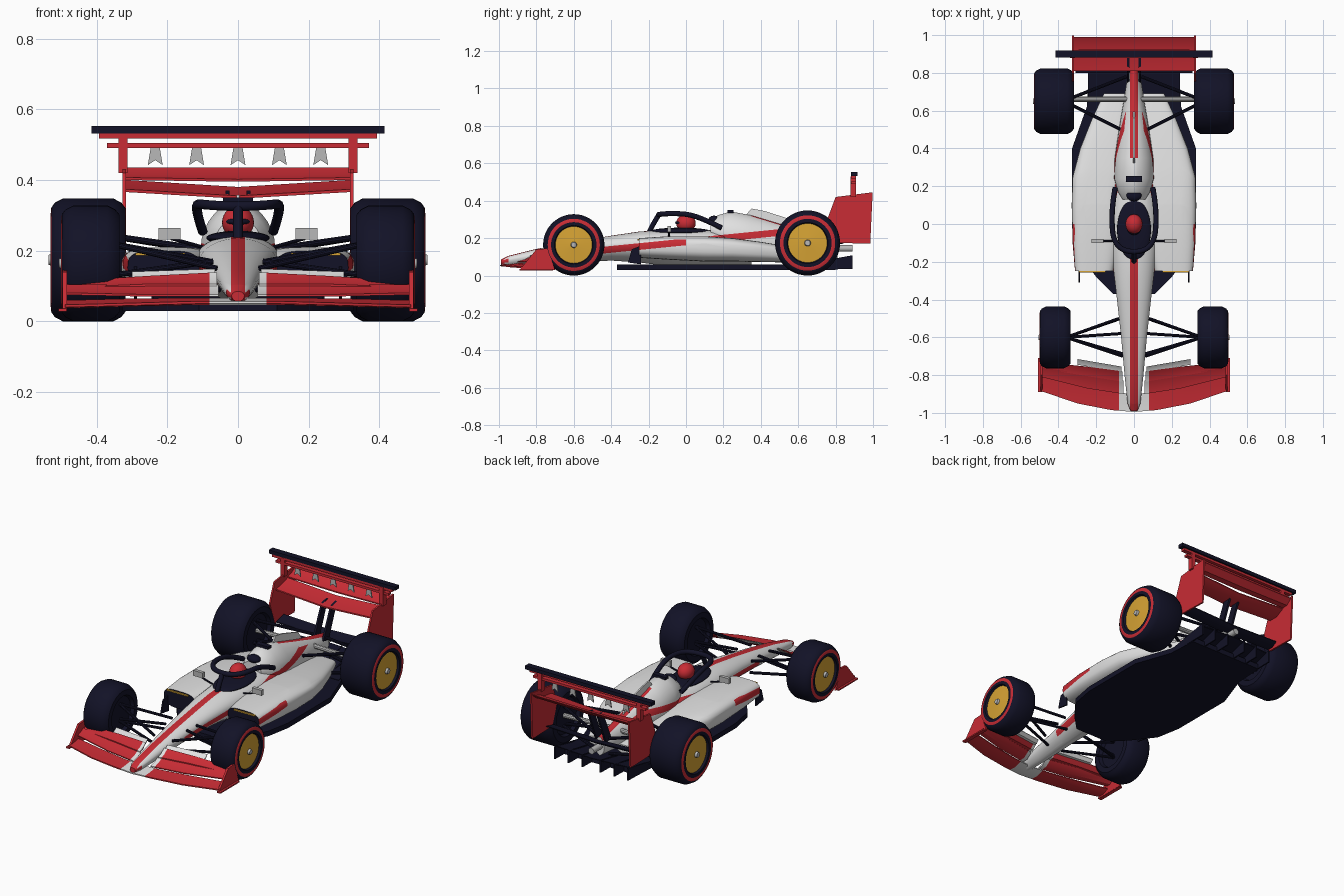
import bpy, bmesh, math
from mathutils import Vector

if "Cube" in bpy.data.objects:
    bpy.data.objects.remove(bpy.data.objects["Cube"])

PALETTE = {"white": (.75, .75, .75), "red": (.58, .025, .035), "navy": (.006, .006, .02),
           "gold": (.68, .37, .035), "grey": (.48, .48, .48)}
MATS = {}
for key, rgb in PALETTE.items():
    m = bpy.data.materials.new(key + " paint")
    m.use_nodes = True
    m.diffuse_color = (*rgb, 1)
    m.node_tree.nodes["Principled BSDF"].inputs["Base Color"].default_value = (*rgb, 1)
    MATS[key] = m


def finish(name, bm, colour, angle=35):
    """Turn a bmesh into an object; colour is a name or a rule on faces."""
    bmesh.ops.recalc_face_normals(bm, faces=bm.faces)
    bm.normal_update()
    me = bpy.data.meshes.new(name)
    used = []
    for f in bm.faces:
        c = colour(f) if callable(colour) else colour
        if c not in used:
            used.append(c)
            me.materials.append(MATS[c])
        f.material_index = used.index(c)
    bm.to_mesh(me)
    bm.free()
    ob = bpy.data.objects.new(name, me)
    bpy.context.collection.objects.link(ob)
    bpy.ops.object.select_all(action='DESELECT')
    ob.select_set(True)
    bpy.context.view_layer.objects.active = ob
    bpy.ops.object.shade_smooth_by_angle(angle=math.radians(angle))
    return ob


def add_loft(bm, rings):
    vs = [[bm.verts.new(p) for p in r] for r in rings]
    n = len(vs[0])
    for a, b in zip(vs, vs[1:]):
        for i in range(n):
            bm.faces.new((a[i], a[(i + 1) % n], b[(i + 1) % n], b[i]))
    bm.faces.new(vs[0])
    bm.faces.new(vs[-1])


def cut(bm, co, no):
    bmesh.ops.bisect_plane(bm, geom=bm.verts[:] + bm.edges[:] + bm.faces[:],
                           plane_co=co, plane_no=no)


def ring(y, x0, x1, zb, zt, mid=.6, up=1.0, low=1.3, n=32):
    """Rounded cross-section; up and low set how pointed each half is."""
    pts, zm, w, c = [], zb + (zt - zb) * mid, (x1 - x0) / 2, (x0 + x1) / 2
    for i in range(n):
        a = 2 * math.pi * i / n
        ca, sa = math.cos(a), math.sin(a)
        e = up if sa >= 0 else low
        h = (zt - zm) if sa >= 0 else (zm - zb)
        pts.append((c + w * math.copysign(abs(ca) ** e, ca), y,
                    zm + h * math.copysign(abs(sa) ** min(e, 1), sa)))
    return pts


def box(name, lo, hi, colour, both=False):
    bm = bmesh.new()
    for s in ((1, -1) if both else (1,)):
        add_loft(bm, [[(s * x, lo[1], z), (s * x, hi[1], z), (s * x, hi[1], z2), (s * x, lo[1], z2)]
                      for x, z, z2 in ((lo[0], lo[2], hi[2]), (hi[0], lo[2], hi[2]))])
    return finish(name, bm, colour)


def side_plates(name, pts, xs, t, colour):
    """Upright plates from a (y, z) outline at each x in xs."""
    bm = bmesh.new()
    for x in xs:
        add_loft(bm, [[(x + d, y, z) for y, z in pts] for d in (-t / 2, t / 2)])
    return finish(name, bm, colour)


def rods(name, pairs, r, colour, n=10):
    """Straight round bars, mirrored to both sides."""
    bm = bmesh.new()
    for a, b in pairs:
        for s in (1, -1):
            p, q = Vector((a[0] * s, *a[1:])), Vector((b[0] * s, *b[1:]))
            u = (q - p).orthogonal().normalized()
            v = (q - p).normalized().cross(u)
            add_loft(bm, [[o + r * (u * math.cos(k) + v * math.sin(k)) for k in
                           (2 * math.pi * i / n for i in range(n))] for o in (p, q)])
    return finish(name, bm, colour)


def ball(name, co, radii, colour):
    bm = bmesh.new()
    bmesh.ops.create_uvsphere(bm, u_segments=32, v_segments=20, radius=1)
    for v in bm.verts:
        v.co = Vector(co) + Vector([a * b for a, b in zip(v.co, radii)])
    return finish(name, bm, colour, 60)


def wing(name, secs, t, colour, split=None):
    """Thin cambered blade, sections (x, lead y, lead z, trail y, trail z)."""
    bm = bmesh.new()
    groups = [secs]
    if secs[0][0] == 0:
        groups = [[(-x, *r) for x, *r in secs[:0:-1]] + secs]
    else:
        groups.append([(-x, *r) for x, *r in secs])
    for g in groups:
        rings = []
        for x, y0, z0, y1, z1 in g:
            ym, zm = (y0 + y1) / 2, (z0 + z1) / 2 - (z1 - z0) * .2
            rings.append([(x, y0, z0), (x, ym, zm - t / 2), (x, y1, z1), (x, y1, z1 + t / 3),
                          (x, ym, zm + t / 2), (x, y0, z0 + t / 2)])
        add_loft(bm, rings)
    if split:
        for s in (1, -1):
            cut(bm, (s * split, 0, 0), (1, 0, 0))
    return finish(name, bm, colour)


# Body shells, with a centre stripe and a rising side stripe
def band(c):
    return abs(c.z - .18 - .1 * c.y) < .018


def cut_stripes(bm):
    for s in (1, -1):
        cut(bm, (s * .02, 0, 0), (1, 0, 0))
        cut(bm, (0, 0, .18 + s * .018), (0, -.1, 1))


def shell_colour(f):
    c = f.calc_center_median()
    if c.y < -.965 or (abs(c.x) < .02 and f.normal.z > .3 and (c.y < -.15 or c.y > .3)):
        return "red"
    return "red" if band(c) and -.55 < c.y < .55 and abs(f.normal.x) > .5 else "white"


bm = bmesh.new()
add_loft(bm, [ring(y, -w, w, zb, zt) for y, w, zb, zt in (
    (-.99, .018, .055, .085), (-.95, .034, .05, .105), (-.8, .05, .055, .142), (-.6, .068, .07, .18),
    (-.4, .09, .08, .213), (-.25, .108, .07, .235), (-.1, .122, .05, .245), (.05, .125, .05, .245),
    (.2, .115, .05, .24), (.35, .09, .05, .2))])
cut_stripes(bm)
finish("nose_and_chassis", bm, shell_colour)

bm = bmesh.new()
add_loft(bm, [ring(y, -w, w, zb, zt, .45, 1.25) for y, w, zb, zt in (
    (.13, .06, .2, .29), (.17, .085, .15, .322), (.24, .105, .1, .342), (.35, .102, .08, .322),
    (.5, .08, .08, .277), (.65, .055, .08, .235), (.81, .03, .09, .2))])
cut_stripes(bm)
finish("engine_cover", bm, shell_colour)
side_plates("spine_fin", [(.3, .3), (.35, .358), (.42, .345), (.56, .3), (.6, .24)], [0], .008, "white")
ball("air_intake", (0, .15, .298), (.04, .03, .022), "navy")
box("roll_hoop_camera", (-.042, .222, .335), (.042, .253, .35), "navy")
ball("cockpit_opening", (0, -.03, .236), (.09, .16, .02), "navy")

# Sidepods with dark inlets and a gold lip
def pod_colour(f):
    c = f.calc_center_median()
    if f.normal.y < -.9:
        return "navy"
    return "red" if band(c) and c.y < 0 and abs(f.normal.x) > .6 else "white"


bm = bmesh.new()
for s in (1, -1):
    add_loft(bm, [ring(y, s * a, s * b, zb, zt, .55, .6, .7) for y, a, b, zb, zt in (
        (-.25, .11, .312, .095, .2), (-.1, .08, .325, .085, .21), (.1, .06, .33, .075, .21),
        (.25, .05, .325, .075, .2), (.4, .04, .285, .072, .18), (.55, .03, .225, .07, .155),
        (.69, .03, .16, .075, .125))])
cut(bm, (0, 0, .198), (0, -.1, 1))
cut(bm, (0, 0, .162), (0, -.1, 1))
cut(bm, (0, 0, 0), (0, 1, 0))
finish("sidepods", bm, pod_colour)
box("inlet_lips", (.15, -.258, .186), (.29, -.248, .194), "gold", True)
side_plates("turning_vanes", [(-.31, .07), (-.24, .06), (-.24, .16), (-.29, .14)], [-.29, .29], .008, "navy")

# Floor and diffuser
half = [(.11, -.37), (.2, -.28), (.3, -.15), (.328, 0), (.328, .4), (.25, .62), (.24, .8)]
outline = half + [(-x, y) for x, y in reversed(half)]
bm = bmesh.new()
add_loft(bm, [[(x, y, z) for x, y in outline] for z in (.03, .06)])
finish("floor", bm, "navy")
wing("diffuser_roof", [(0, .6, .055, .89, .1), (.24, .6, .055, .87, .1)], .015, "navy")
side_plates("diffuser_strakes", [(.62, .03), (.89, .035), (.89, .108), (.62, .06)],
            [-.24, -.15, -.06, .06, .15, .24], .008, "navy")
wing("beam_wing", [(0, .8, .17, .87, .19), (.31, .8, .18, .87, .2)], .015, "navy")

# Halo, helmet and mirrors
cd = bpy.data.curves.new("halo", 'CURVE')
cd.dimensions, cd.bevel_depth, cd.bevel_resolution = '3D', .014, 3
side = [(.1, .19, .255), (.112, .12, .29), (.118, .02, .328), (.11, -.08, .332), (.07, -.135, .328)]
loop = side + [(0, -.15, .325)] + [(-x, y, z) for x, y, z in reversed(side)]
for pts in (loop, [(0, -.2, .225), (0, -.18, .27), (0, -.145, .325)]):
    sp = cd.splines.new('NURBS')
    sp.points.add(len(pts) - 1)
    for p, co in zip(sp.points, pts):
        p.co = (*co, 1)
    sp.use_endpoint_u, sp.order_u = True, 3
cd.materials.append(MATS["navy"])
halo = bpy.data.objects.new("halo", cd)
bpy.context.collection.objects.link(halo)
bpy.ops.object.select_all(action='DESELECT')
halo.select_set(True)
bpy.context.view_layer.objects.active = halo
bpy.ops.object.convert(target='MESH')

ball("helmet", (0, 0, .28), (.045, .052, .046), "red")
ball("visor", (0, -.022, .282), (.036, .036, .014), "navy")
box("mirrors", (.162, -.1, .232), (.225, -.08, .264), "grey", True)
rods("mirror_stalks", [((.1, -.09, .21), (.19, -.09, .235))], .005, "navy")


# Wheels, turned from a profile of (x, radius, colour of the next band)
def wheels(name, y, R, xi, xo, n=48):
    prof = [(xi + .02, .02, "navy"), (xi + .02, .6 * R, "navy"), (xi, .65 * R, "navy"),
            (xi, .84 * R, "navy"), (xi + .012, .93 * R, "navy"), (xi + .035, R, "navy"),
            (xo - .035, R, "navy"), (xo - .012, .93 * R, "navy"), (xo - .002, .85 * R, "red"),
            (xo, .74 * R, "navy"), (xo, .63 * R, "navy"), (xo - .012, .6 * R, "gold"),
            (xo - .006, .1 * R, "grey"), (xo + .006, .08 * R, "grey"), (xo + .006, .004, "grey")]
    bm = bmesh.new()
    tint = {}
    for s in (1, -1):
        rows = [[bm.verts.new((s * x, y + r * math.cos(2 * math.pi * i / n),
                               R + r * math.sin(2 * math.pi * i / n))) for i in range(n)] for x, r, _ in prof]
        for a, b, p in zip(rows, rows[1:], prof):
            for i in range(n):
                tint[bm.faces.new((a[i], a[(i + 1) % n], b[(i + 1) % n], b[i]))] = p[2]
        for end, c in ((rows[0], "navy"), (rows[-1], "grey")):
            tint[bm.faces.new(end)] = c
    finish(name, bm, lambda f: tint[f])


wheels("front_wheels", -.6, .164, .335, .5)
wheels("rear_wheels", .65, .174, .318, .53)

# Suspension
rods("front_suspension", [((.06, -.7, .15), (.36, -.6, .22)), ((.08, -.5, .17), (.36, -.6, .22)),
                          ((.05, -.69, .09), (.36, -.6, .12)), ((.07, -.5, .1), (.36, -.6, .12)),
                          ((.07, -.58, .17), (.36, -.6, .13))], .008, "navy")
rods("rear_suspension", [((.04, .78, .19), (.35, .66, .24)), ((.07, .5, .2), (.35, .64, .24)),
                         ((.04, .78, .1), (.35, .66, .12)), ((.07, .5, .1), (.35, .64, .12))], .009, "navy")
rods("driveshafts", [((.03, .66, .19), (.34, .66, .18))], .014, "grey")
rods("exhaust", [((0, .78, .145), (0, .89, .145))], .018, "grey", 20)

# Front wing
inner = lambda f: "white" if abs(f.calc_center_median().x) < .08 else "red"
wing("front_wing_main", [(0, -.995, .05, -.9, .062), (.12, -.985, .05, -.89, .062),
                         (.3, -.95, .045, -.855, .06), (.49, -.885, .04, -.805, .055)], .014, inner, .08)
wing("front_wing_middle_flap", [(.055, -.9, .07, -.83, .1), (.25, -.87, .07, -.795, .1),
                                (.49, -.81, .075, -.76, .1)], .012, inner, .08)
wing("front_wing_upper_flap", [(.06, -.835, .1, -.78, .135), (.25, -.805, .1, -.755, .125),
                               (.49, -.765, .09, -.73, .11)], .012, inner, .08)
wing("front_wing_trim", [(.065, -.785, .125, -.755, .146), (.3, -.745, .118, -.715, .138)], .008, "white")
side_plates("front_wing_endplates", [(-.89, .03), (-.7, .03), (-.74, .145), (-.8, .14)],
            [-.49, .49], .012, "red")
box("endplate_feet", (.485, -.89, .028), (.508, -.71, .036), "red", True)

# Rear wing
wing("rear_wing_main", [(0, .81, .347, .92, .375), (.32, .81, .366, .92, .395)], .016, "red")
wing("rear_wing_flap", [(0, .92, .395, .99, .43), (.32, .92, .4, .99, .43)], .014, "red")
side_plates("rear_wing_endplates", [(.8, .175), (.985, .17), (.998, .445), (.8, .42), (.755, .3)],
            [-.322, .322], .01, "red")
side_plates("rear_wing_pylons", [(.75, .18), (.8, .17), (.88, .37), (.83, .36)], [-.03, .03], .012, "navy")

# Upper frame above the rear wing
box("frame_posts", (.312, .88, .42), (.338, .91, .53), "red", True)
box("frame_lower_bar", (-.37, .882, .49), (.37, .908, .504), "red")
box("frame_upper_bar", (-.393, .882, .518), (.393, .908, .532), "red")
box("frame_top_bar", (-.415, .882, .532), (.415, .918, .553), "navy")
bm = bmesh.new()
for i in range(-2, 3):
    add_loft(bm, [[(i * .117 + x, y, z) for x, z in
                   ((-.013, .49), (.013, .49), (.021, .442), (0, .456), (-.021, .442))] for y in (.892, .898)])
finish("frame_pennants", bm, "grey")
